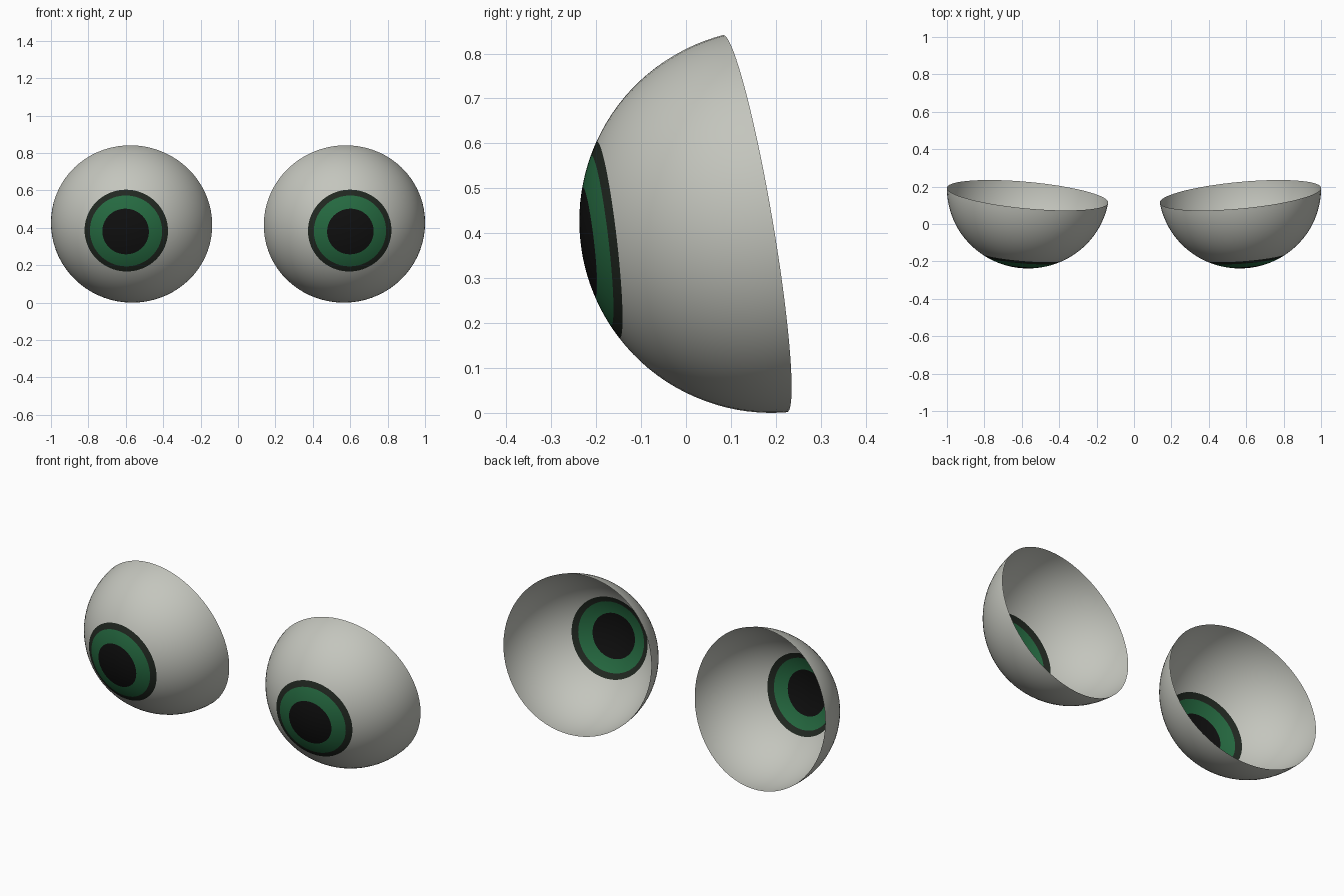
import bpy, bmesh, math
from mathutils import Vector, Matrix

cube = bpy.data.objects.get("Cube")
if cube:
    bpy.data.objects.remove(cube, do_unlink=True)


def material(name, rgb):
    m = bpy.data.materials.new(name)
    m.use_nodes = True
    m.diffuse_color = (*rgb, 1)
    m.node_tree.nodes["Principled BSDF"].inputs["Base Color"].default_value = (*rgb, 1)
    return m


# Bands run from the pupil centre outwards: material, outer polar angle, rings
BANDS = [
    (material("pupil_black", (0.005, 0.005, 0.005)), 16.7, 5),
    (material("iris_green", (0.019, 0.145, 0.053)), 26.5, 4),
    (material("iris_rim_dark", (0.015, 0.021, 0.015)), 31.0, 2),
    (material("eye_white", (0.55, 0.56, 0.51)), 115.0, 26),
]
RADIUS = 0.4275
SEGMENTS = 72


def build_eye(name, side):
    bm = bmesh.new()
    # Profile arc around -y, with a point at every colour boundary
    angles, start = [0.0], 0.0
    for _, end, rings in BANDS:
        angles += [start + (end - start) * (i + 1) / rings for i in range(rings)]
        start = end
    verts = [bm.verts.new((RADIUS * math.sin(math.radians(a)), -RADIUS * math.cos(math.radians(a)), 0))
             for a in angles]
    edges = [bm.edges.new(pair) for pair in zip(verts, verts[1:])]
    bmesh.ops.spin(bm, geom=verts + edges, cent=(0, 0, 0), axis=(0, 1, 0),
                   angle=math.tau, steps=SEGMENTS)
    bmesh.ops.remove_doubles(bm, verts=bm.verts, dist=0.0001)

    # Colour bands by angle from the pupil, normals outwards
    for f in bm.faces:
        f.normal_update()
        c = f.calc_center_median()
        a = math.degrees(c.angle(Vector((0, -1, 0))))
        f.material_index = next(i for i, band in enumerate(BANDS) if a < band[1])
        f.smooth = True
        if f.normal.dot(c) < 0:
            f.normal_flip()

    # Aim the pupil, widen slightly and place
    aim = Vector((side * 0.085, -0.99, -0.115))
    turn = Vector((0, -1, 0)).rotation_difference(aim).to_matrix().to_4x4()
    place = Matrix.Translation((side * 0.5655, 0.19, RADIUS))
    bm.transform(place @ Matrix.Diagonal((1.017, 1, 1, 1)) @ turn)

    # Open back, cut by a tilted plane
    bmesh.ops.bisect_plane(bm, geom=bm.verts[:] + bm.edges[:] + bm.faces[:], dist=0.00001,
                           plane_co=(side * 0.568, 0.154, 0.42),
                           plane_no=Vector((-side * 0.093, 1, 0.17)).normalized(),
                           clear_outer=True)

    mesh = bpy.data.meshes.new(name)
    bm.to_mesh(mesh)
    bm.free()
    for band in BANDS:
        mesh.materials.append(band[0])
    bpy.context.collection.objects.link(bpy.data.objects.new(name, mesh))


build_eye("left_eye", 1)
build_eye("right_eye", -1)
